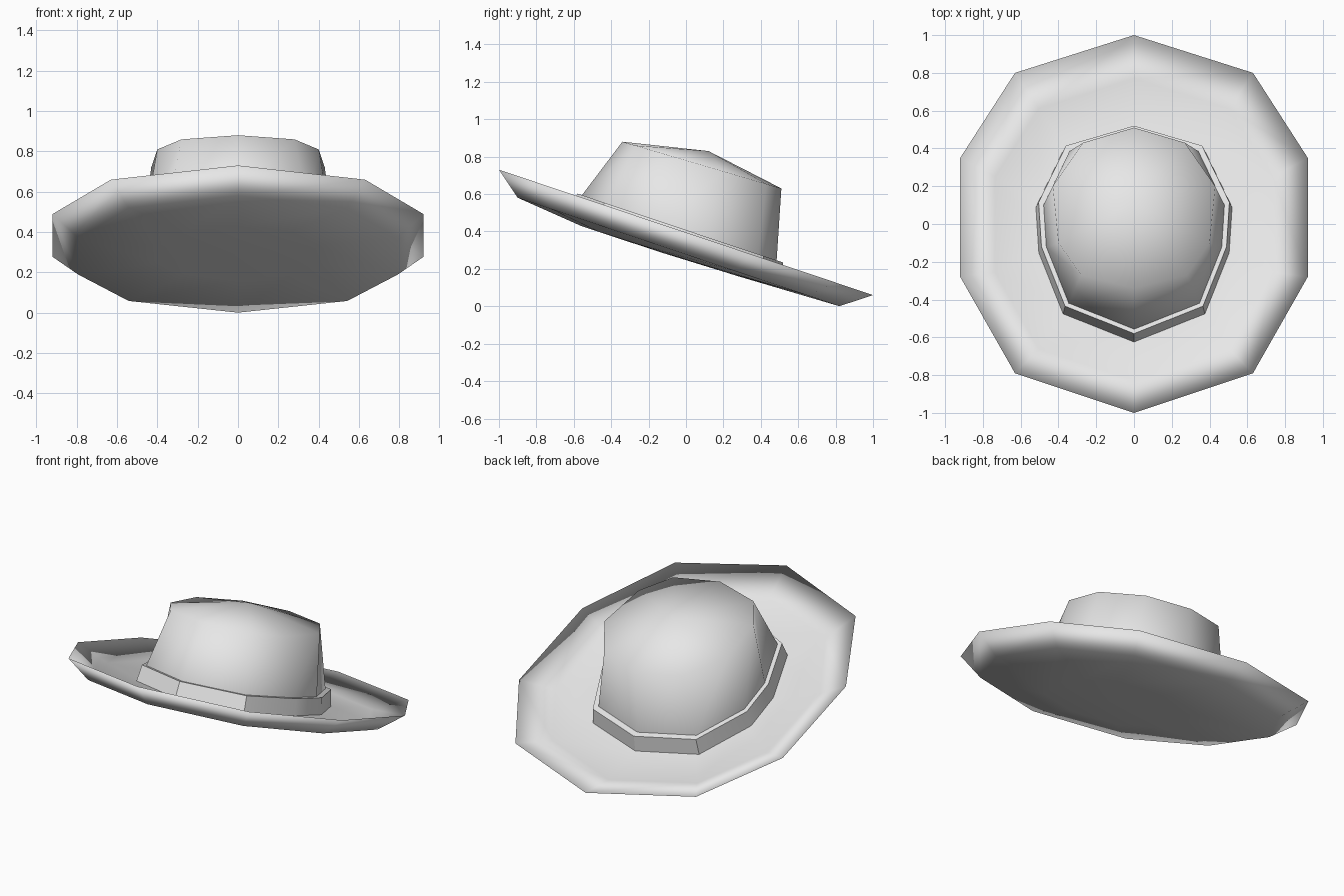
import bpy
import bmesh
from math import radians

cube = bpy.data.objects.get("Cube")
if cube:
    bpy.data.objects.remove(cube)

felt = bpy.data.materials.new("pale_grey_felt")
felt.use_nodes = True
GREY = (0.8, 0.8, 0.8, 1)
felt.diffuse_color = GREY
felt.node_tree.nodes["Principled BSDF"].inputs["Base Color"].default_value = GREY

TILT = 0.335  # the hat leans back: height falls with y


def ring(half, level, tilt=TILT, scale=1, shift=0):
    """Ten-sided ring from its +x half, laid on a tilted plane."""
    pts = half + [(-x, y) for x, y in reversed(half[1:-1])]
    pts = [(x * scale, y * scale + shift) for x, y in pts]
    return [(x, y, level - tilt * y) for x, y in pts]


def loft(name, rings, start=None, end=None, angle=180):
    """Skin successive rings; optional centre points close the ends."""
    bm = bmesh.new()
    loops = [[bm.verts.new(p) for p in r] for r in rings]
    n = len(loops[0])
    for a, b in zip(loops, loops[1:]):
        for i in range(n):
            j = (i + 1) % n
            bm.faces.new((a[i], a[j], b[j], b[i]))
    for loop, tip in ((loops[0], start), (loops[-1], end)):
        if tip:
            v = bm.verts.new(tip)
            for i in range(n):
                bm.faces.new((loop[i], loop[(i + 1) % n], v))
    bmesh.ops.recalc_face_normals(bm, faces=bm.faces)
    mesh = bpy.data.meshes.new(name)
    bm.to_mesh(mesh)
    bm.free()
    mesh.materials.append(felt)
    obj = bpy.data.objects.new(name, mesh)
    bpy.context.collection.objects.link(obj)
    bpy.ops.object.select_all(action="DESELECT")
    obj.select_set(True)
    bpy.context.view_layer.objects.active = obj
    if angle >= 180:
        bpy.ops.object.shade_smooth()
    else:
        bpy.ops.object.shade_smooth_by_angle(angle=radians(angle))
    return obj


# Half outlines, front to back
rim = [(0, -1), (.63, -.79), (.92, -.28), (.92, .35), (.63, .8), (0, 1)]
base = [(0, -.58), (.365, -.435), (.49, -.12), (.505, .115), (.36, .415), (0, .52)]
top = [(0, -.34), (.28, -.27), (.4, -.1), (.43, .2), (.27, .43), (0, .51)]

# Brim: shallow dish with an upturned lip
loft("brim", [
    ring(rim, .25, .32, .42, -.14),
    ring(rim, .277, .337, .86, -.04),
    ring(rim, .395),
    ring(rim, .312, TILT, .8, -.03),
    ring(base, .305),
], start=(0, -.14, .29), end=(0, 0, .305))

# Crown: tapered wall closed by a low pointed dome
loft("crown", [
    ring(base, .30, TILT, .95, -.01),
    ring(base, .40, TILT, .95, -.01),
    ring(top, .78, .294),
], end=(0, .12, .83))

# Band: low collar square to the brim
loft("hat_band", [
    ring(base, .30, TILT, 1.03, -.03),
    ring(base, .408),
    ring(base, .408, TILT, .93),
], angle=30)
